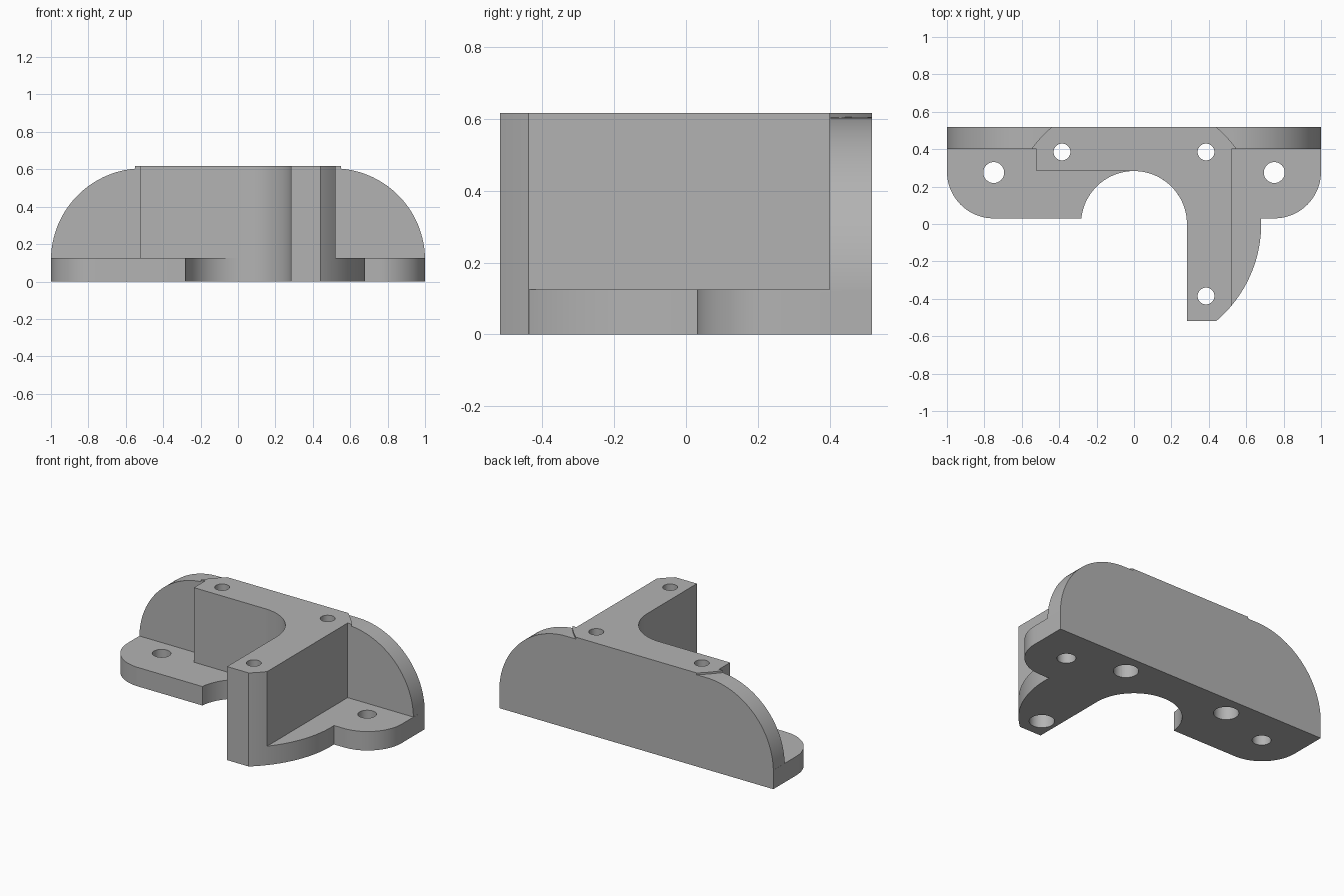
import bpy, bmesh
from math import sin, cos, radians, atan2, degrees, sqrt
from mathutils import Vector

if "Cube" in bpy.data.objects:
    bpy.data.objects.remove(bpy.data.objects["Cube"], do_unlink=True)

HALF = 0.518       # half depth of the square body
OUTER = 0.68       # round outer limit of the body
BORE = 0.283       # central opening
PLATE = 0.125      # base plate thickness
TOP = 0.617        # body height
WALL = 0.40        # front face of the back wall
FRONT = 0.03       # front edge of the base plate
SIDE = 0.52        # half width of the tall body

grey = bpy.data.materials.new("plain grey")
grey.use_nodes = True
grey.diffuse_color = (0.45, 0.45, 0.45, 1)
grey.node_tree.nodes["Principled BSDF"].inputs["Base Color"].default_value = (0.45, 0.45, 0.45, 1)


def arc(cx, cy, r, start, end, steps=24):
    angles = [radians(start + (end - start) * i / steps) for i in range(steps + 1)]
    return [(cx + r * cos(a), cy + r * sin(a)) for a in angles]


def outer_angle(x, y):
    return degrees(atan2(y, x))


def prism(name, profile, place, direction):
    """Extrude a flat outline; place maps outline points into space."""
    bm = bmesh.new()
    face = bm.faces.new([bm.verts.new(place(u, v)) for u, v in profile])
    made = bmesh.ops.extrude_face_region(bm, geom=[face])["geom"]
    bmesh.ops.translate(bm, vec=Vector(direction),
                        verts=[g for g in made if isinstance(g, bmesh.types.BMVert)])
    bmesh.ops.remove_doubles(bm, verts=bm.verts, dist=0.0001)
    bmesh.ops.recalc_face_normals(bm, faces=bm.faces)
    mesh = bpy.data.meshes.new(name)
    bm.to_mesh(mesh)
    bm.free()
    mesh.materials.append(grey)
    obj = bpy.data.objects.new(name, mesh)
    bpy.context.collection.objects.link(obj)
    return obj


def upright(name, profile, z0, z1):
    return prism(name, profile, lambda x, y: (x, y, z0), (0, 0, z1 - z0))


def combine(target, other, operation):
    mod = target.modifiers.new("join", "BOOLEAN")
    mod.operation = operation
    mod.solver = "EXACT"
    mod.object = other
    bpy.context.view_layer.objects.active = target
    bpy.ops.object.modifier_apply(modifier=mod.name)
    bpy.data.objects.remove(other, do_unlink=True)


# Base plate with rounded ears, half opening and a rounded leg foot
bore_start = 180 - degrees(atan2(FRONT, sqrt(BORE**2 - FRONT**2)))
leg_x = sqrt(OUTER**2 - HALF**2)
plate = [(-1, HALF)] + arc(-0.75, FRONT + 0.25, 0.25, 180, 270)
plate += arc(0, 0, BORE, bore_start, 0, 48) + [(BORE, -HALF)]
plate += arc(0, 0, OUTER, outer_angle(leg_x, -HALF), outer_angle(OUTER, FRONT))
plate += arc(0.75, FRONT + 0.25, 0.25, 270, 360) + [(1, HALF)]
bracket = upright("bracket", plate, 0, PLATE)

# Back wall with rounded shoulders
wall = [(-1, 0), (1, 0)] + arc(0.51, 0.115, 0.49, 0, 90, 32)
wall += arc(-0.51, 0.115, 0.49, 90, 180, 32)
back_wall = prism("back_wall", wall, lambda x, z: (x, WALL, z), (0, HALF - WALL, 0))

# Tall L-shaped body
wall_x = sqrt(OUTER**2 - WALL**2)
foot_y = -sqrt(OUTER**2 - SIDE**2)
body = [(-SIDE, BORE)] + arc(0, 0, BORE, 90, 0) + [(BORE, -HALF)]
body += arc(0, 0, OUTER, outer_angle(leg_x, -HALF), outer_angle(SIDE, foot_y), 6)
body += [(SIDE, WALL)]
body += arc(0, 0, OUTER, outer_angle(wall_x, WALL), outer_angle(leg_x, HALF), 6)
body += arc(0, 0, OUTER, outer_angle(-leg_x, HALF), outer_angle(-wall_x, WALL), 6)
body += [(-SIDE, WALL)]
tall_body = upright("tall_body", body, 0, TOP)

combine(bracket, back_wall, "UNION")
combine(bracket, tall_body, "UNION")


# Screw holes; those in the body widen from below for the screw heads
def drill(x, y, r, z0, z1):
    hole = upright("hole_cutter", arc(x, y, r, 0, 360, 32)[:-1], z0, z1)
    hole.hide_render = True
    combine(bracket, hole, "DIFFERENCE")


for x in (-0.75, 0.75):
    drill(x, 0.275, 0.056, -0.1, 0.3)
for x, y in ((-0.385, 0.385), (0.385, 0.385), (0.385, -0.385)):
    drill(x, y, 0.075, -0.1, 0.49)
    drill(x, y, 0.045, 0.4, 0.8)

# Smooth the curved walls, keep the edges sharp
bpy.ops.object.select_all(action="DESELECT")
bracket.select_set(True)
bpy.context.view_layer.objects.active = bracket
bpy.ops.object.shade_smooth_by_angle(angle=radians(25))
